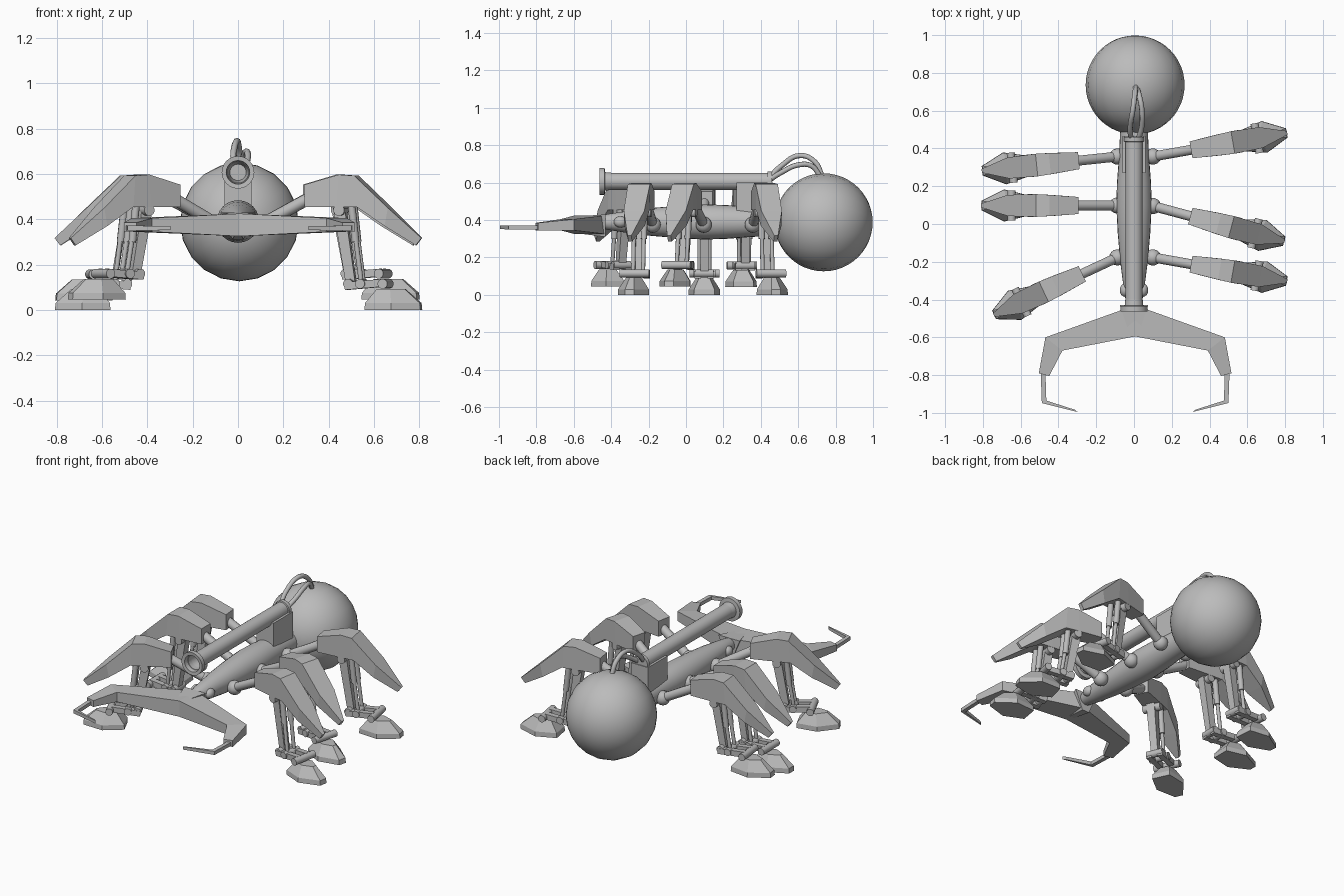
import bpy, bmesh, math
from mathutils import Vector, Matrix

cube = bpy.data.objects.get("Cube")
if cube:
    bpy.data.objects.remove(cube, do_unlink=True)

GREY = (0.5, 0.5, 0.5, 1.0)
metal = bpy.data.materials.new("plain_grey")
metal.use_nodes = True
metal.diffuse_color = GREY
metal.node_tree.nodes["Principled BSDF"].inputs["Base Color"].default_value = GREY


def finish(name, bm, matrix=None, smooth=True):
    """Turn a bmesh into a named object."""
    bmesh.ops.recalc_face_normals(bm, faces=bm.faces)
    mesh = bpy.data.meshes.new(name)
    bm.to_mesh(mesh)
    bm.free()
    mesh.materials.append(metal)
    obj = bpy.data.objects.new(name, mesh)
    bpy.context.collection.objects.link(obj)
    if matrix:
        obj.matrix_world = matrix
    if smooth:
        bpy.ops.object.select_all(action='DESELECT')
        obj.select_set(True)
        bpy.context.view_layer.objects.active = obj
        bpy.ops.object.shade_smooth_by_angle(angle=math.radians(35))
    return obj


def add_rod(bm, a, b, r, segs=12, r2=None):
    """Rod between two points; four sides give a square beam."""
    a, b = Vector(a), Vector(b)
    d = b - a
    m = (Matrix.Translation((a + b) / 2) @ d.to_track_quat('Z', 'Y').to_matrix().to_4x4()
         @ Matrix.Rotation(math.pi / segs, 4, 'Z'))
    bmesh.ops.create_cone(bm, cap_ends=True, segments=segs, radius1=r,
                          radius2=r if r2 is None else r2, depth=d.length, matrix=m)


def add_ball(bm, centre, r, scale=(1, 1, 1), u=16, v=10):
    m = Matrix.Translation(centre) @ Matrix.Diagonal((*scale, 1))
    bmesh.ops.create_uvsphere(bm, u_segments=u, v_segments=v, radius=r, matrix=m)


def add_loft(bm, sections):
    """Skin equal-sized rings of points and cap the ends."""
    rings = [[bm.verts.new(p) for p in s] for s in sections]
    n = len(rings[0])
    for p, q in zip(rings, rings[1:]):
        for i in range(n):
            j = (i + 1) % n
            bm.faces.new((p[i], p[j], q[j], q[i]))
    bm.faces.new(rings[0])
    bm.faces.new(rings[-1])


def lathe(name, profile, z, segs=24):
    """Revolve (y, radius) pairs about a line along y."""
    bm = bmesh.new()
    add_loft(bm, [[(r * math.cos(t), y, z + r * math.sin(t))
                   for t in (2 * math.pi * i / segs for i in range(segs))]
                  for y, r in profile])
    return finish(name, bm)


# Abdomen ball, poles along y
bm = bmesh.new()
bmesh.ops.create_uvsphere(bm, u_segments=20, v_segments=24, radius=0.262,
                          matrix=Matrix.Translation((0.006, 0.736, 0.388))
                          @ Matrix.Rotation(math.pi / 2, 4, 'X'))
finish("abdomen", bm)

# Spindle body
lathe("body", [(-.46, .03), (-.42, .042), (-.33, .056), (-.2, .073), (-.05, .086),
               (.1, .094), (.22, .09), (.35, .08), (.52, .072)], 0.39)

# Barrel with a hollow flared mouth and an end collar
lathe("barrel", [(-.3, .036), (-.46, .052), (-.462, .072), (-.435, .072), (-.432, .046),
                 (.435, .046), (.437, .053), (.46, .053)], 0.607)

# Barrel support block
bm = bmesh.new()
add_loft(bm, [[(-.06, y, .43), (.06, y, .43), (.06, y, .6), (-.06, y, .6)] for y in (.27, .465)])
finish("barrel_support", bm, smooth=False)

# Side eyes
bm = bmesh.new()
for s in (-1, 1):
    add_ball(bm, (s * .048, -.35, .39), .03, (.9, 1.2, 1))
finish("eyes", bm)


# Hoses from barrel to abdomen
def hose(name, points):
    cu = bpy.data.curves.new(name, 'CURVE')
    cu.dimensions = '3D'
    cu.bevel_depth = 0.014
    cu.bevel_resolution = 2
    cu.resolution_u = 6
    cu.use_fill_caps = True
    sp = cu.splines.new('BEZIER')
    sp.bezier_points.add(len(points) - 1)
    for bp, p in zip(sp.bezier_points, points):
        bp.co = p
        bp.handle_left_type = bp.handle_right_type = 'AUTO'
    cu.materials.append(metal)
    bpy.context.collection.objects.link(bpy.data.objects.new(name, cu))


hose("upper_hose", [(-.015, .44, .62), (-.02, .51, .69), (-.005, .61, .745), (.005, .69, .71), (.01, .73, .63)])
hose("lower_hose", [(.02, .44, .61), (.04, .51, .655), (.042, .6, .695), (.03, .67, .69), (.015, .72, .63)])

# Jaws: flat curved slab with a thin hooked fang, one per side
# each section: outer xy, inner xy, top z, bottom z
JAW = [((0, -.43), (0, -.595), .425, .325), ((.475, -.6), (.385, -.67), .405, .345),
       ((.51, -.79), (.455, -.805), .385, .345)]
FANG = [((.5, -.78), (.475, -.78), .372, .35), ((.494, -.948), (.47, -.935), .372, .35),
        ((.305, -.995), (.32, -.983), .37, .352)]
for side, s in (("left", 1), ("right", -1)):
    for part, rows in (("jaw", JAW), ("fang", FANG)):
        bm = bmesh.new()
        add_loft(bm, [[(s * o[0] + .006, o[1], t), (s * i[0] + .006, i[1], t),
                       (s * i[0] + .006, i[1], b), (s * o[0] + .006, o[1], b)]
                      for o, i, t, b in rows])
        finish(f"{side}_{part}", bm, smooth=False)

# Wedge joining the jaws to the head
bm = bmesh.new()
add_loft(bm, [[(-.075, -.43, .43), (.075, -.43, .43), (.025, -.43, .31), (-.025, -.43, .31)],
              [(-.02, -.59, .42), (.02, -.59, .42), (.015, -.59, .33), (-.015, -.59, .33)]])
finish("jaw_wedge", bm, smooth=False)

# Armour sections: top r, top z, bottom r, bottom z, half width
ARMOUR = [(.205, .553, .205, .455, .045), (.36, .597, .35, .455, .056),
          (.43, .592, .44, .455, .06), (.58, .45, .565, .37, .056), (.722, .317, .697, .285, .01)]
FOOT = [(.475, -.055), (.475, .055), (.6, .085), (.72, .025), (.72, -.025), (.6, -.085)]


def leg(name, hip, yaw, lift):
    """One leg, built outwards along local x."""
    place = Matrix.Translation((*hip, 0)) @ Matrix.Rotation(math.radians(yaw), 4, 'Z')

    bm = bmesh.new()
    add_ball(bm, (0, 0, .375), .043)
    add_rod(bm, (0, 0, .375), (.27, 0, .52), .027)
    finish(name + "_thigh", bm, place)

    bm = bmesh.new()
    add_loft(bm, [[(rt, -w, zt), (rt, w, zt), (rb, w, zb), (rb, -w, zb)]
                  for rt, zt, rb, zb, w in ARMOUR])
    finish(name + "_armour", bm, place, smooth=False)

    # Shin beam with twin pistons and a knee pin
    ankle = .125 + lift
    bm = bmesh.new()
    add_rod(bm, (.35, 0, .48), (.405, 0, ankle), .037, 4, .03)
    add_rod(bm, (.36, -.055, .44), (.36, .055, .44), .025)
    for s in (-1, 1):
        add_rod(bm, (.41, s * .027, .48), (.43, s * .027, .3), .017)
        add_rod(bm, (.43, s * .027, .32), (.455, s * .027, ankle), .011)
    finish(name + "_shin", bm, place)

    # Ankle links and pins
    bm = bmesh.new()
    for s in (-1, 1):
        add_rod(bm, (.385, s * .035, ankle - .02), (.56, s * .035, ankle - .005), .024, 4)
    for r, w in ((.4, .05), (.455, .06), (.56, .08)):
        add_rod(bm, (r, -w, ankle - .01), (r, w, ankle - .01), .022)
    finish(name + "_ankle", bm, place)

    # Foot: pointed pad with sloping sides
    bm = bmesh.new()
    add_loft(bm, [[(.575 + (x - .575) * k, y * k, z + lift) for x, y in FOOT]
                  for z, k in ((0, 1), (.03, .98), (.092, .5))])
    finish(name + "_foot", bm, place, smooth=False)


# Six legs, alternately planted and lifted
for name, hip, yaw, lift in (
        ("back_left_leg", (.1, .357), 10, 0), ("middle_left_leg", (.1, .095), -15, .045),
        ("front_left_leg", (.1, -.177), -10, 0), ("back_right_leg", (-.088, .357), 186, .042),
        ("middle_right_leg", (-.088, .098), 180, 0), ("front_right_leg", (-.088, -.177), 205, .045)):
    leg(name, hip, yaw, lift)
